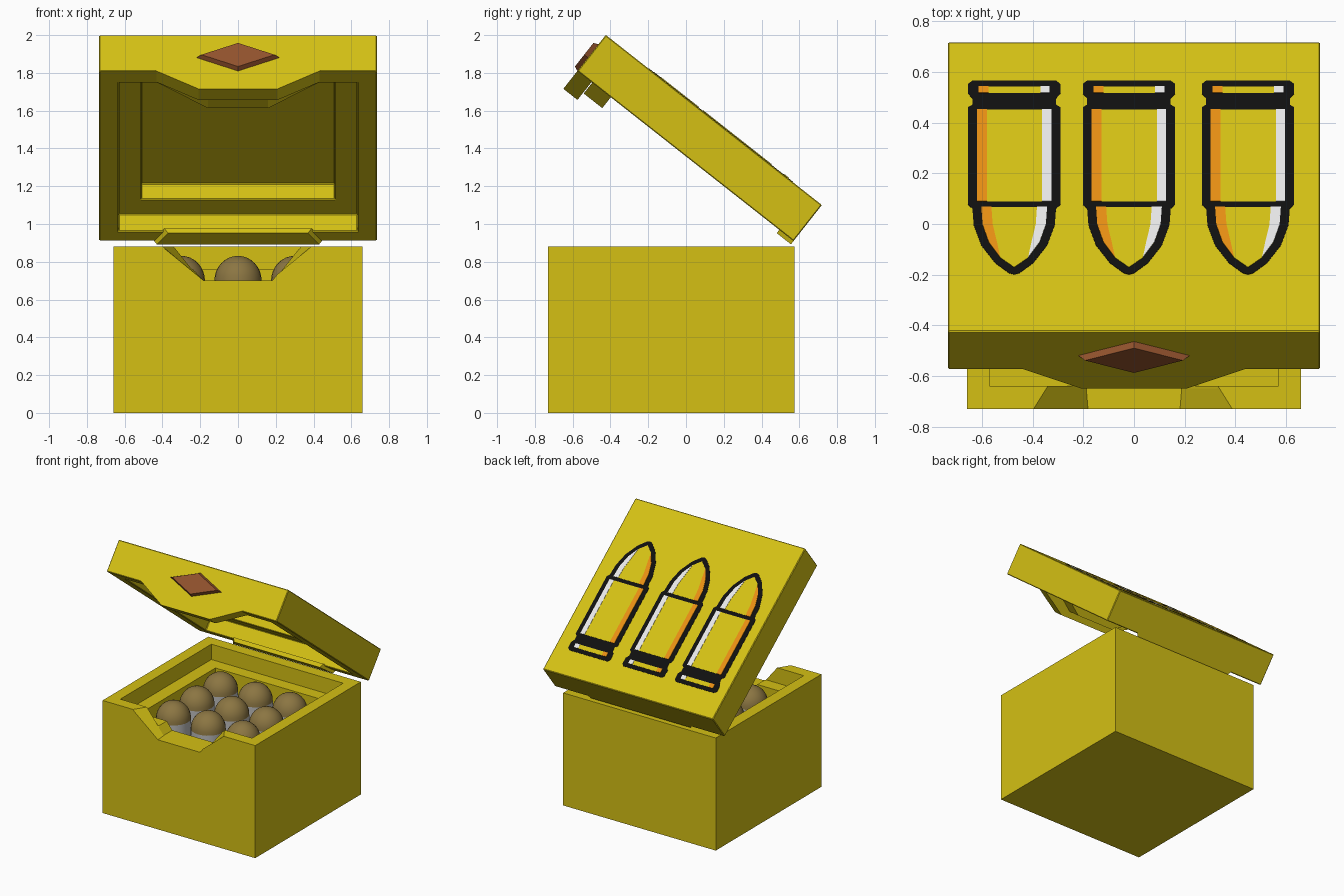
import bpy, bmesh, math
from mathutils import Matrix

if "Cube" in bpy.data.objects:
    bpy.data.objects.remove(bpy.data.objects["Cube"])

def material(name, rgb):
    m = bpy.data.materials.new(name)
    m.diffuse_color = (*rgb, 1)
    m.use_nodes = True
    m.node_tree.nodes["Principled BSDF"].inputs["Base Color"].default_value = m.diffuse_color
    return m

YELLOW = material("mustard_yellow", (0.66, 0.53, 0.007))
BLACK = material("black", (0.005, 0.005, 0.005))
WHITE = material("white", (0.95, 0.95, 0.95))
ORANGE = material("orange", (1.0, 0.34, 0.008))
RED = material("red_brown", (0.29, 0.085, 0.026))
BROWN = material("dull_brown", (0.26, 0.18, 0.055))
GREY = material("grey", (0.5, 0.5, 0.5))

def finish(name, bm, mat):
    bmesh.ops.recalc_face_normals(bm, faces=bm.faces)
    me = bpy.data.meshes.new(name)
    bm.to_mesh(me)
    bm.free()
    me.materials.append(mat)
    ob = bpy.data.objects.new(name, me)
    bpy.context.collection.objects.link(ob)
    return ob

def block(name, y0, y1, z0, z1, front, back=None, mat=YELLOW):
    """Block symmetric in x; front/back are (half width at bottom, at top)."""
    bm = bmesh.new()
    rings = []
    for y, (b, t) in ((y0, front), (y1, back or front)):
        rings.append([bm.verts.new(p) for p in
                      ((-b, y, z0), (b, y, z0), (t, y, z1), (-t, y, z1))])
    a, b = rings
    bm.faces.new(a)
    bm.faces.new(b)
    for i in range(4):
        j = (i + 1) % 4
        bm.faces.new((a[i], a[j], b[j], b[i]))
    return finish(name, bm, mat)

def cut(ob, cutters):
    bpy.context.view_layer.objects.active = ob
    for c in cutters:
        c.hide_render = True
        mod = ob.modifiers.new("cut", "BOOLEAN")
        mod.operation = "DIFFERENCE"
        mod.solver = "EXACT"
        mod.object = c
        bpy.ops.object.modifier_apply(modifier=mod.name)
        bpy.data.objects.remove(c)
    bev = ob.modifiers.new("edge", "BEVEL")
    bev.width = 0.005
    bev.segments = 1
    bev.limit_method = "ANGLE"

# Base box with stepped recess and front notch
base = block("box_base", -0.73, 0.575, 0, 0.88, (0.66, 0.66))
cut(base, [
    block("cut_recess", -0.64, 0.485, 0.76, 1.0, (0.57, 0.57)),
    block("cut_well", -0.54, 0.385, 0.1, 0.9, (0.465, 0.465)),
    block("cut_notch", -0.75, -0.63, 0.70, 0.90, (0.18, 0.425), (0.19, 0.35)),
    block("cut_ledge_notch", -0.65, -0.52, 0.70, 0.90, (0.19, 0.35)),
])

# Rounds inside the box, 3 x 3
R = 0.125
for i in range(3):
    for j in range(3):
        x, y = (i - 1) * 0.3, -0.0775 + (j - 1) * 0.29
        bm = bmesh.new()
        bmesh.ops.create_cone(bm, cap_ends=True, segments=24, radius1=R, radius2=R,
                              depth=0.6, matrix=Matrix.Translation((x, y, 0.4)))
        case = finish("round_casing", bm, GREY)
        bm = bmesh.new()
        bmesh.ops.create_uvsphere(bm, u_segments=24, v_segments=16, radius=R)
        bmesh.ops.bisect_plane(bm, geom=bm.verts[:] + bm.edges[:] + bm.faces[:],
                               plane_co=(0, 0, 0), plane_no=(0, 0, 1), clear_inner=True)
        bmesh.ops.transform(bm, verts=bm.verts,
                            matrix=Matrix.Translation((x, y, 0.7)) @ Matrix.Scale(1.05, 4, (0, 0, 1)))
        tip = finish("round_tip", bm, BROWN)
        for ob in (case, tip):
            bpy.context.view_layer.objects.active = ob
            bpy.ops.object.select_all(action="DESELECT")
            ob.select_set(True)
            bpy.ops.object.shade_smooth_by_angle()

# Lid, modelled flat (y = front to back, z = up from its underside), then tilted
A = math.radians(38.2)
TILT = Matrix.Translation((0, -0.575, 1.81)) @ Matrix.Rotation(-A, 4, "X")
L, T = 1.456, 0.243
lid = block("lid", 0, L, 0, T, (0.735, 0.735))
cut(lid, [
    block("cut_lid_recess", 0.105, 1.372, -0.1, 0.115, (0.632, 0.632)),
    block("cut_lid_well", 0.21, 1.246, 0.05, 0.222, (0.512, 0.512)),
])
lid_parts = [
    lid,
    block("lid_front_flap", 0, 0.095, -0.12, 0.01, (0.21, 0.45)),
    block("lid_inner_flap", 0.1, 0.225, -0.073, 0.12, (0.16, 0.46)),
    block("lid_back_flap", 1.36, L, -0.022, 0.01, (0.37, 0.39), (0.43, 0.45)),
]

# Diamond clasp on the lid front
bm = bmesh.new()
outer = [bm.verts.new((x, 0, 0.09 + z)) for x, z in ((-0.22, 0), (0, -0.09), (0.22, 0), (0, 0.09))]
inner = [bm.verts.new((v.co.x * 0.88, -0.025, 0.09 + (v.co.z - 0.09) * 0.88)) for v in outer]
bm.faces.new(inner)
bm.faces.new(outer)
for i in range(4):
    j = (i + 1) % 4
    bm.faces.new((outer[i], outer[j], inner[j], inner[i]))
lid_parts.append(finish("clasp_diamond", bm, RED))

# Painted cartridges: thin stacked plates, drawn in top-view coordinates
def plate(name, pts, cx, h, mat):
    bm = bmesh.new()
    f = bm.faces.new([bm.verts.new((cx + x, (y + 0.42) / math.cos(A), T - 0.002)) for x, y in pts])
    ext = bmesh.ops.extrude_face_region(bm, geom=[f])
    for v in ext["geom"]:
        if isinstance(v, bmesh.types.BMVert):
            v.co.z = T + h
    lid_parts.append(finish(name, bm, mat))

def rect(x0, x1, y0, y1):
    return [(x0, y0), (x1, y0), (x1, y1), (x0, y1)]

def mirrored(half):
    return half + [(-x, y) for x, y in reversed(half) if x > 0]

RIM = mirrored([(0.165, 0.57), (0.182, 0.557), (0.182, 0.518), (0.165, 0.5),
                (0.165, 0.475), (0.182, 0.465), (0.182, 0.08), (0.165, 0.065),
                (0.16, 0), (0.13, -0.08), (0.075, -0.15), (0.02, -0.19), (0, -0.195)])
SIDE = [(0.13, 0.07), (0.125, 0), (0.1, -0.07), (0.055, -0.13)]
NOSE = mirrored(SIDE + [(0, -0.168)])
SHINE = SIDE + [(0.068, -0.07), (0.085, 0), (0.09, 0.07)]
for cx in (-0.473, -0.02, 0.45):
    plate("cartridge_outline", RIM, cx, 0.002, BLACK)
    for x, y0, y1 in ((0.147, 0.092, 0.455), (0.14, 0.52, 0.546)):
        plate("cartridge_fill", rect(-x, x, y0, y1), cx, 0.004, YELLOW)
        plate("cartridge_shade", rect(-x, -x + 0.039, y0, y1), cx, 0.006, ORANGE)
        plate("cartridge_shine", rect(x - 0.037, x, y0, y1), cx, 0.006, WHITE)
    plate("cartridge_nose_fill", NOSE, cx, 0.004, YELLOW)
    plate("cartridge_nose_shade", [(-x, y) for x, y in SHINE], cx, 0.006, ORANGE)
    plate("cartridge_nose_shine", SHINE, cx, 0.006, WHITE)

for ob in lid_parts:
    ob.matrix_world = TILT
